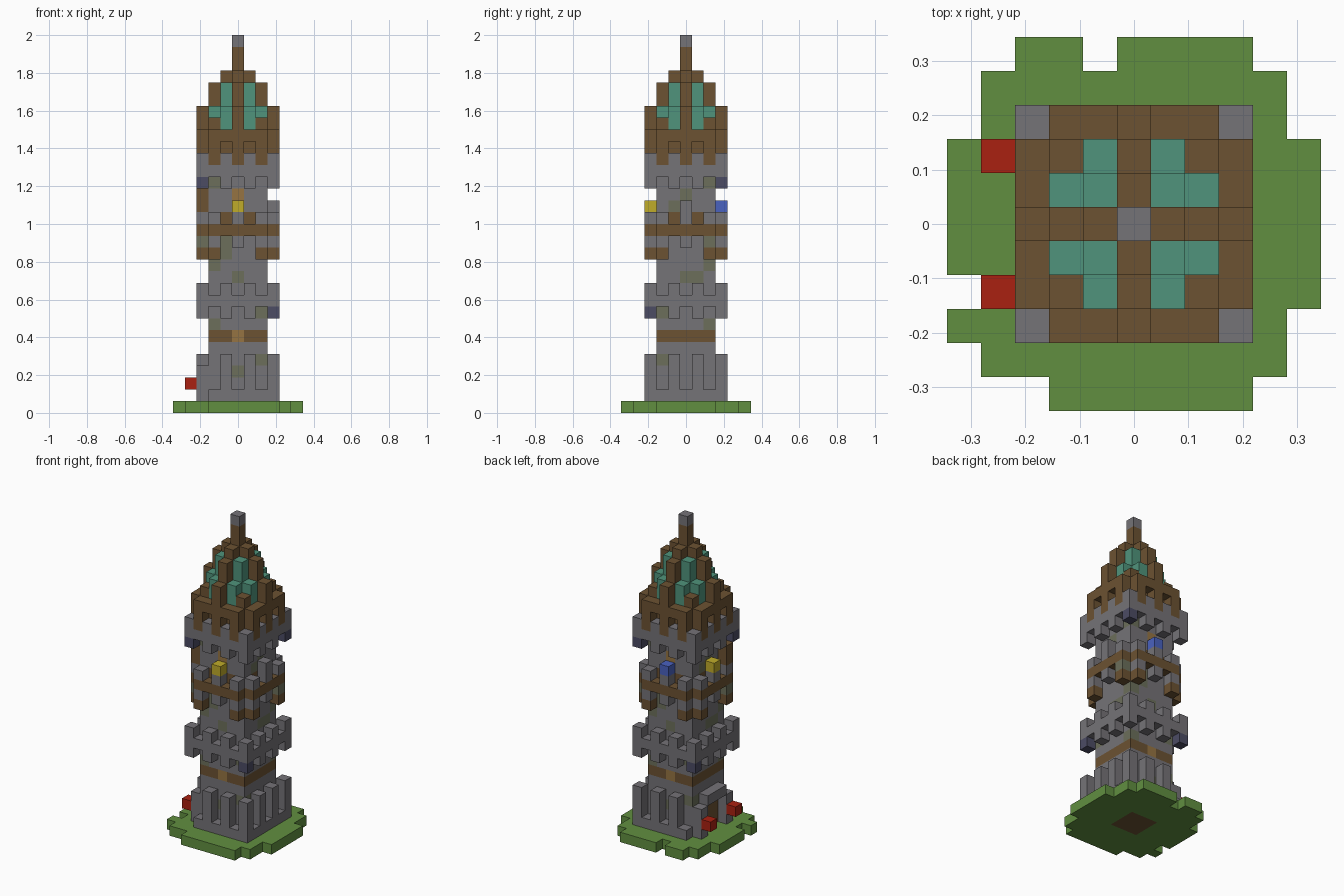
import bpy, bmesh
from mathutils import Vector

U = 2 / 32  # edge of one block

default = bpy.data.objects.get("Cube")
if default:
    bpy.data.objects.remove(default, do_unlink=True)

COLOURS = {
    "stone": (117, 115, 119), "grass": (97, 143, 64), "wood": (108, 82, 50),
    "copper": (80, 148, 124), "red": (170, 33, 17), "yellow": (192, 172, 42),
    "blue": (74, 98, 192), "slate": (76, 76, 100), "moss": (108, 111, 91),
    "tan": (150, 116, 66),
}


def linear(c):
    c /= 255
    return c / 12.92 if c < 0.04 else ((c + 0.055) / 1.055) ** 2.4


MATS = {}
for label, rgb in COLOURS.items():
    m = bpy.data.materials.new(label)
    m.use_nodes = True
    col = (*[linear(c) for c in rgb], 1)
    m.diffuse_color = col
    m.node_tree.nodes["Principled BSDF"].inputs["Base Color"].default_value = col
    MATS[label] = m

parts = {}  # part name -> {block position: colour}


def block(part, x, y, k, colour):
    parts.setdefault(part, {})[(x, y, k)] = colour


def ring(part, levels, keep, colour):
    """Outer square of blocks; keep lists distances from the middle of each side."""
    for k in levels:
        for x in range(-3, 4):
            for y in range(-3, 4):
                if max(abs(x), abs(y)) == 3 and min(abs(x), abs(y)) in keep:
                    block(part, x, y, k, colour)


def column(part, x, y, low, high, colour):
    """Four-way symmetric column of blocks."""
    for k in range(low, high):
        for sx in (-1, 1):
            for sy in (-1, 1):
                block(part, sx * x, sy * y, k, colour)
                block(part, sy * y, sx * x, k, colour)


# Grass base: first and last block of each row, from front to back
ROWS = [(-2, 3), (-4, 4), (-5, 4), (-4, 5), (-5, 5), (-5, 5),
        (-5, 5), (-5, 5), (-4, 4), (-4, 4), (-3, 3)]
for row, (first, last) in enumerate(ROWS):
    for x in range(first, last + 1):
        y = row - 5
        if (x, y) != (-1, 5):
            block("grass_base", x, y, 0, "wood" if max(abs(x), abs(y)) < 2 else "grass")

# Main shaft with wooden bands
for k in range(1, 23):
    for x in range(-2, 3):
        for y in range(-2, 3):
            colour = "wood" if k in (6, 15, 16, 22) else "stone"
            if k in (6, 18) and x == 0 and abs(y) == 2:
                colour = "tan"
            block("tower_shaft", x, y, k, colour)

# Mossy stones
MOSS = [(-1, -2, 13), (-1, -2, 14), (-2, -2, 12), (0, -2, 11), (-2, -2, 7),
        (2, -2, 8), (2, -2, 4), (0, -2, 3), (-2, -2, 19), (2, -1, 17),
        (2, 0, 11), (2, 1, 11), (2, 0, 18)]
for x, y, k in MOSS:
    block("tower_shaft", x, y, k, "moss")
    block("tower_shaft", -x, -y, k, "moss")

# Foot buttresses, left open on one side for the doorway
ring("buttresses", [1], (0, 1, 2, 3), "stone")
ring("buttresses", range(2, 5), (1, 3), "stone")
for pos in list(parts["buttresses"]):
    if pos[0] == -3:
        del parts["buttresses"][pos]

# Doorway with frame, lintel and red lamps
for y in (-2, 2):
    for k in range(1, 4):
        block("door_frame", -3, y, k, "stone")
    block("red_lamps", -4, y, 2, "red")
for y in (-1, 0, 1):
    block("door_frame", -3, y, 4, "stone")
    for k in range(1, 4):
        block("tower_shaft", -2, y, k, "wood")

# Lower parapet: corbels, walkway, merlons
ring("lower_parapet", [8, 10], (1, 3), "stone")
ring("lower_parapet", [9], (0, 1, 2, 3), "stone")
for s in (-1, 1):
    block("lower_parapet", s * 3, s * -3, 8, "slate")

# Middle balcony belt
ring("balcony", [13], (2,), "wood")
ring("balcony", [14, 16], (0, 2), "stone")
ring("balcony", [15], (0, 1, 2), "wood")
for s in (-1, 1):
    block("balcony", s * 3, s * 2, 14, "moss")
block("balcony", 3, 0, 17, "stone")
for k in (17, 18):
    block("balcony_post", -3, -2, k, "wood")

# Lanterns on the balcony
block("front_lantern", 0, -3, 17, "yellow")
block("right_lantern", -3, 0, 17, "yellow")
block("back_lantern", 0, 3, 17, "blue")

# Upper parapet with hanging roof timbers
ring("upper_parapet", [19], (1, 3), "stone")
ring("upper_parapet", [20, 21], (0, 1, 2, 3), "stone")
for s in (-1, 1):
    block("upper_parapet", s * 3, s * 3, 19, "slate")
ring("upper_parapet", [21], (0, 2), "wood")
ring("roof_skirt", [22], (0, 2), "wood")
ring("roof_skirt", [23], (0, 1, 2), "wood")

# Stepped roof: wooden ribs with copper panels between
for x in range(-2, 3):
    for y in range(-2, 3):
        block("roof_ribs", x, y, 23, "wood")
column("roof_ribs", 3, 0, 24, 26, "wood")
column("roof_ribs", 2, 0, 24, 28, "wood")
column("roof_ribs", 1, 0, 24, 29, "wood")
column("roof_ribs", 2, 2, 24, 25, "wood")
column("roof_panels", 1, 2, 24, 26, "copper")
column("roof_panels", 1, 1, 24, 28, "copper")
column("spire", 0, 0, 24, 31, "wood")
block("spire", 0, 0, 31, "stone")

# Turn blocks into meshes, keeping only exposed sides
filled = {pos for cells in parts.values() for pos in cells}
AXES = [Vector(a) for a in ((1, 0, 0), (0, 1, 0), (0, 0, 1))]
for name, cells in parts.items():
    used = sorted(set(cells.values()))
    bm = bmesh.new()
    for pos, colour in cells.items():
        centre = Vector(pos) + AXES[2] / 2
        for i in range(3):
            for s in (-1, 1):
                n = AXES[i] * s
                if tuple(int(c) for c in Vector(pos) + n) in filled:
                    continue
                u = AXES[(i + 1) % 3] * s
                v = AXES[(i + 2) % 3]
                corners = [centre + (n + a * u + b * v) / 2
                           for a, b in ((-1, -1), (1, -1), (1, 1), (-1, 1))]
                face = bm.faces.new([bm.verts.new(c * U) for c in corners])
                face.material_index = used.index(colour)
    bmesh.ops.remove_doubles(bm, verts=bm.verts, dist=U / 100)
    mesh = bpy.data.meshes.new(name)
    bm.to_mesh(mesh)
    bm.free()
    for colour in used:
        mesh.materials.append(MATS[colour])
    bpy.context.collection.objects.link(bpy.data.objects.new(name, mesh))
